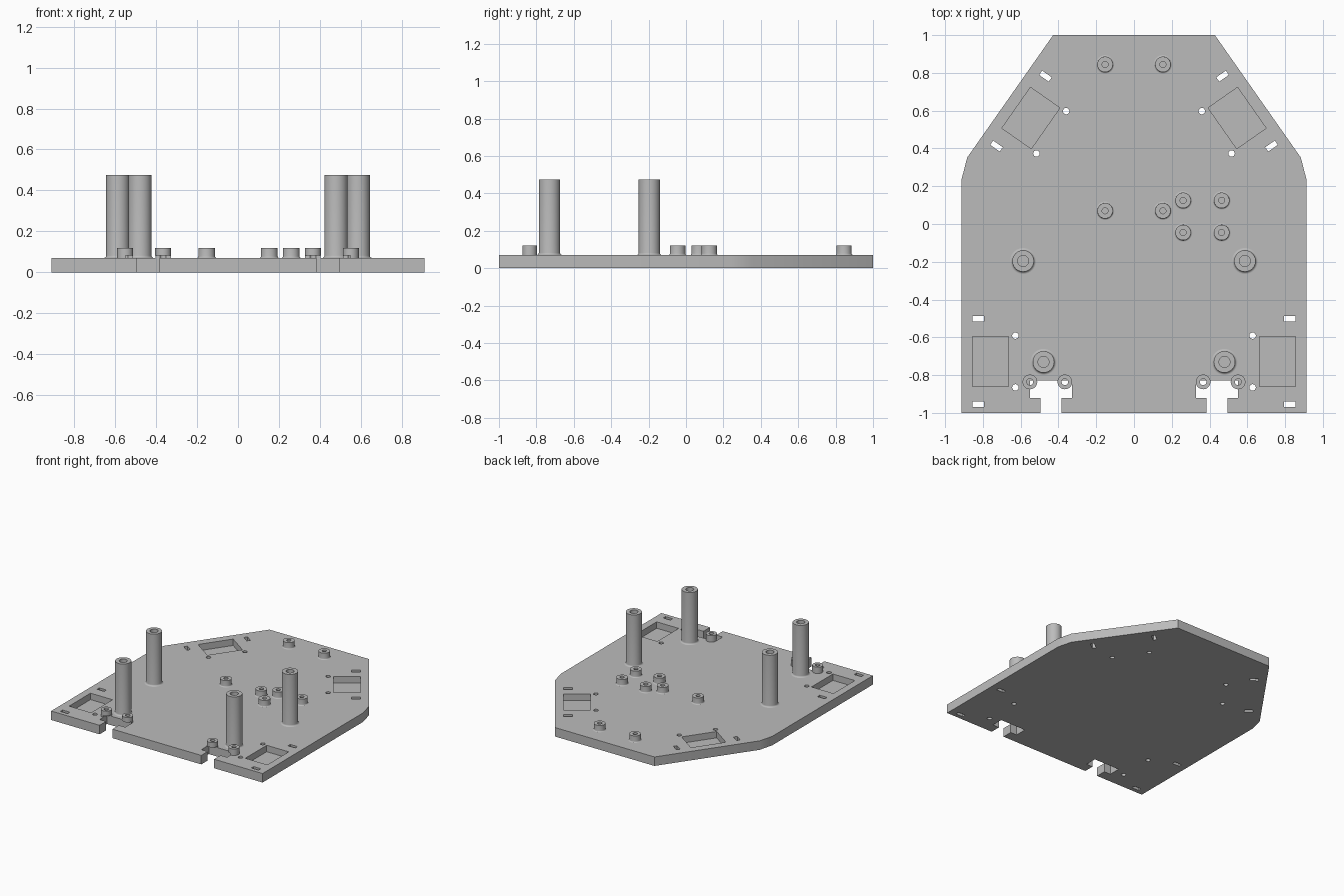
import bpy, bmesh, math
from mathutils import Matrix, Vector

cube = bpy.data.objects.get("Cube")
if cube:
    bpy.data.objects.remove(cube, do_unlink=True)

grey = bpy.data.materials.new("plain grey")
grey.use_nodes = True
grey.diffuse_color = (0.5, 0.5, 0.5, 1)
grey.node_tree.nodes["Principled BSDF"].inputs["Base Color"].default_value = (0.5, 0.5, 0.5, 1)

THICK = 0.07


def make_object(name, bm):
    bmesh.ops.recalc_face_normals(bm, faces=bm.faces)
    mesh = bpy.data.meshes.new(name)
    bm.to_mesh(mesh)
    bm.free()
    mesh.materials.append(grey)
    obj = bpy.data.objects.new(name, mesh)
    bpy.context.collection.objects.link(obj)
    return obj


def add_box(bm, size, matrix):
    bmesh.ops.create_cube(bm, size=1, matrix=matrix @ Matrix.Diagonal((*size, 1)))


def cut(obj, cutter):
    mod = obj.modifiers.new("cut", "BOOLEAN")
    mod.operation = "DIFFERENCE"
    mod.solver = "EXACT"
    mod.object = cutter
    graph = bpy.context.evaluated_depsgraph_get()
    obj.data = bpy.data.meshes.new_from_object(obj.evaluated_get(graph))
    obj.modifiers.clear()


def smooth(obj):
    bpy.ops.object.select_all(action="DESELECT")
    obj.select_set(True)
    bpy.context.view_layer.objects.active = obj
    bpy.ops.object.shade_smooth_by_angle(angle=math.radians(35))


def standoff(name, x, y, radius, hole, top, fillet, floor):
    """Hollow post turned from a profile, with an optional curved foot."""
    profile = [(0, THICK - 0.01), (radius + fillet, THICK - 0.01)]
    if fillet:
        for i in range(6):
            a = i / 5 * math.pi / 2
            profile.append((radius + fillet * (1 - math.sin(a)),
                            THICK + fillet * (1 - math.cos(a))))
    profile += [(radius, top), (hole, top), (hole, floor), (0, floor)]
    if floor < THICK:
        profile = [(hole, floor)] + [(r, max(z, floor)) for r, z in profile[1:-1]]
    bm = bmesh.new()
    verts = [bm.verts.new((r, 0, z)) for r, z in profile]
    edges = [bm.edges.new(pair) for pair in zip(verts, verts[1:])]
    bmesh.ops.spin(bm, geom=verts + edges, cent=(0, 0, 0), axis=(0, 0, 1),
                   angle=math.tau, steps=40, use_merge=True)
    bmesh.ops.remove_doubles(bm, verts=bm.verts, dist=1e-5)
    bmesh.ops.translate(bm, verts=bm.verts, vec=(x, y, 0))
    obj = make_object(name, bm)
    smooth(obj)
    return obj


# Base plate outline with the two stepped front notches
half = [(0.428, 1), (0.883, 0.352), (0.912, 0.24), (0.912, -1),
        (0.494, -1), (0.494, -0.92), (0.55, -0.92), (0.55, -0.828),
        (0.328, -0.828), (0.328, -0.92), (0.383, -0.92), (0.383, -1)]
outline = half + [(-x, y) for x, y in reversed(half)]
bm = bmesh.new()
face = bm.faces.new([bm.verts.new((x, y, 0)) for x, y in outline])
top = bmesh.ops.extrude_face_region(bm, geom=[face])
bmesh.ops.translate(bm, vec=(0, 0, THICK),
                    verts=[g for g in top["geom"] if isinstance(g, bmesh.types.BMVert)])
plate = make_object("base_plate", bm)

# Wheel mounts: a shallow pocket, two strap slots and two screw holes each
bm = bmesh.new()
for side in (-1, 1):
    for cx, cy, turn in ((0.76, -0.728, 0), (0.546, 0.561, 35)):
        frame = (Matrix.Translation((side * cx, cy, 0))
                 @ Matrix.Rotation(math.radians(side * turn), 4, "Z"))
        add_box(bm, (0.19, 0.264, 0.1), frame @ Matrix.Translation((0, 0, 0.07)))
        for end in (-1, 1):
            slot = Matrix.Translation((side * 0.064, end * 0.226, 0.035))
            add_box(bm, (0.062, 0.028, 0.2), frame @ slot)
            hole = Matrix.Translation((-side * 0.132, end * 0.137, 0.035))
            bmesh.ops.create_cone(bm, cap_ends=True, segments=24, radius1=0.017,
                                  radius2=0.017, depth=0.2, matrix=frame @ hole)
cutter = make_object("mount_cutter", bm)
cut(plate, cutter)
bpy.data.objects.remove(cutter, do_unlink=True)
smooth(plate)

# Clearance cutter under the bosses that overhang the notches
bm = bmesh.new()
for side in (-1, 1):
    add_box(bm, (0.222, 0.092, 0.2), Matrix.Translation((side * 0.439, -0.874, -0.018)))
notch_cutter = make_object("notch_cutter", bm)

# Mirrored posts and bosses
for side, label in ((1, "left"), (-1, "right")):
    for place, x, y in (("middle", 0.587, -0.196), ("front", 0.479, -0.73)):
        standoff(f"{place}_{label}_pillar", side * x, y, 0.057, 0.029, 0.475, 0.012, 0.075)
    for place, y in (("back", 0.845), ("centre", 0.07)):
        standoff(f"{place}_{label}_boss", side * 0.153, y, 0.041, 0.016, 0.12, 0.008, 0.075)
    for place, x in (("inner", 0.366), ("outer", 0.551)):
        boss = standoff(f"{place}_{label}_notch_boss", side * x, -0.836,
                        0.039, 0.017, 0.12, 0, THICK - 0.002)
        cut(boss, notch_cutter)
        smooth(boss)
bpy.data.objects.remove(notch_cutter, do_unlink=True)

# Square group of four bosses on the left side
for row, y in (("back", 0.125), ("front", -0.045)):
    for column, x in (("inner", 0.26), ("outer", 0.464)):
        standoff(f"{row}_{column}_group_boss", x, y, 0.041, 0.016, 0.12, 0.008, 0.075)
